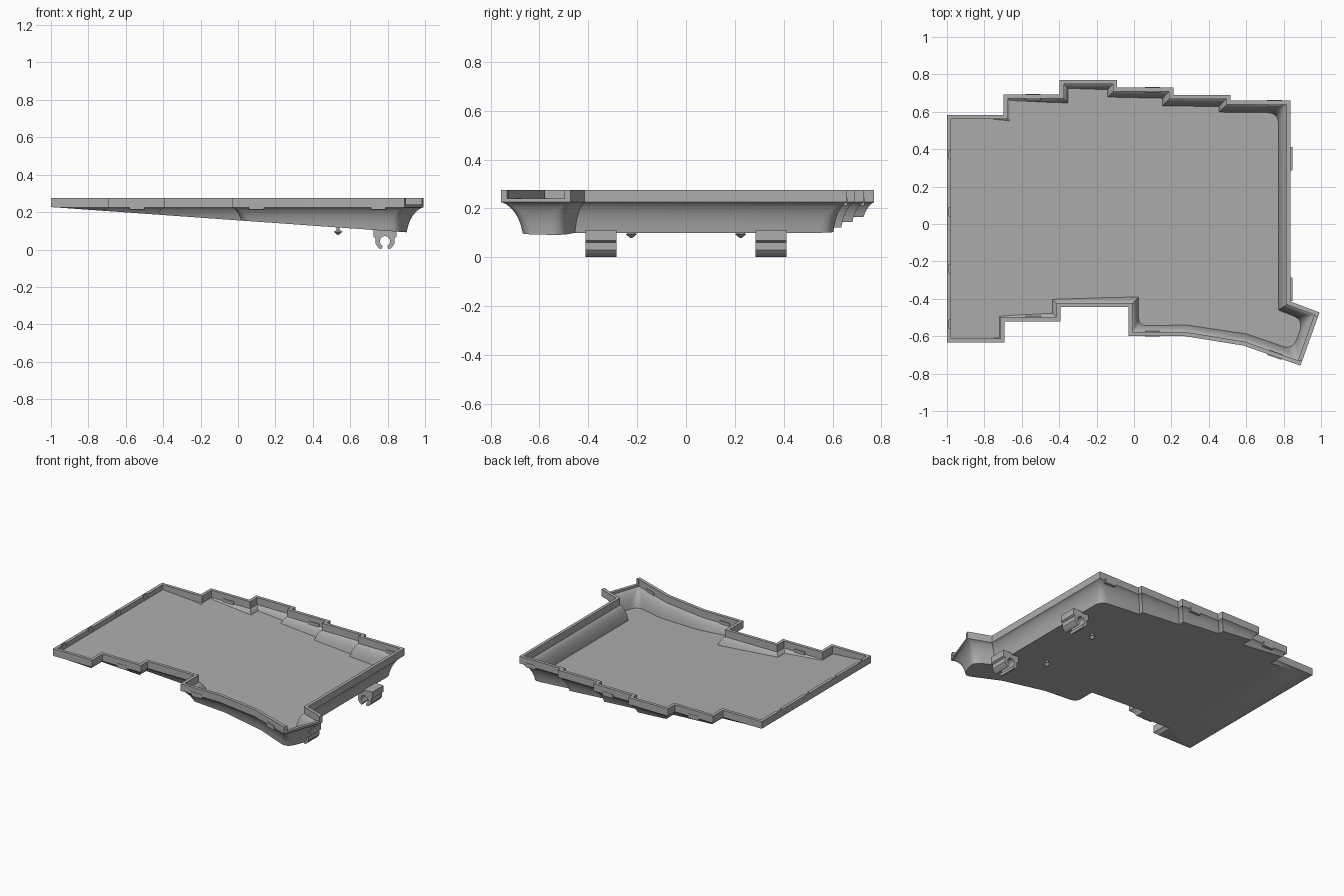
import bpy, bmesh, math
from mathutils import Vector, Matrix

if "Cube" in bpy.data.objects:
    bpy.data.objects.remove(bpy.data.objects["Cube"])

grey = bpy.data.materials.new("plain grey")
grey.use_nodes = True
GREY = (0.42, 0.42, 0.42, 1)
grey.diffuse_color = GREY
grey.node_tree.nodes["Principled BSDF"].inputs["Base Color"].default_value = GREY

# Tray outline, counter-clockwise; the last item of a corner marks a rounded one
OUTLINE = [(-1, -.634), (-.693, -.634), (-.693, -.52), (-.393, -.52), (-.393, -.445),
           (-.03, -.445), (-.03, -.6, 1), (.275, -.6), (.585, -.65), (.89, -.757, 1),
           (.992, -.473, 1), (.838, -.415), (.838, .66, 1), (.516, .66), (.516, .69),
           (.21, .69), (.21, .73), (-.09, .73), (-.09, .77), (-.397, .77),
           (-.397, .692), (-.697, .692), (-.697, .583), (-1, .583)]
RIM_TOP, SLOPE = .276, .071
# Cove profile: inset from the outline, height
COVE = [(0, .226), (.012, .219), (.024, .205), (.036, .184), (.046, .158), (.053, .128),
        (.058, .095), (.06, .06)]


def finish(name, bm, smooth=True):
    mesh = bpy.data.meshes.new(name)
    bmesh.ops.recalc_face_normals(bm, faces=bm.faces)
    bm.to_mesh(mesh)
    bm.free()
    mesh.materials.append(grey)
    obj = bpy.data.objects.new(name, mesh)
    bpy.context.collection.objects.link(obj)
    if smooth:
        bpy.ops.object.select_all(action='DESELECT')
        obj.select_set(True)
        bpy.context.view_layer.objects.active = obj
        bpy.ops.object.shade_smooth_by_angle(angle=math.radians(32))
    return obj


def add_box(bm, center, size, turn=0):
    m = Matrix.Translation(center) @ Matrix.Rotation(turn, 4, 'Z') @ Matrix.Diagonal((*size, 1))
    bmesh.ops.create_cube(bm, size=1, matrix=m)


def ring(inset, radius):
    """Outline moved inwards, with its marked corners rounded."""
    pts = [Vector(p[:2]) for p in OUTLINE]
    out = []
    for i, p in enumerate(pts):
        d1 = (p - pts[i - 1]).normalized()
        d2 = (pts[(i + 1) % len(pts)] - p).normalized()
        n1, n2 = Vector((-d1.y, d1.x)), Vector((-d2.y, d2.x))
        q = p + (n1 + n2) * inset / (1 + n1.dot(n2))
        if len(OUTLINE[i]) == 3:
            a, b = q - d1 * radius, q + d2 * radius
            for k in range(8):
                t = k / 7
                out.append(a * (1 - t) ** 2 + q * 2 * t * (1 - t) + b * t * t)
        else:
            out.append(q)
    return out


# Tray shell: inside from the bottom up, over the rim, then down the outside
levels = [(d * .8 + .022, d * 1.1, z) for d, z in reversed(COVE)]
levels += [(.022, 0, RIM_TOP), (0, 0, RIM_TOP)]
levels += [(d, d * 1.1, z) for d, z in COVE]
bm = bmesh.new()
rings = [[bm.verts.new((p.x, p.y, z)) for p in ring(d, r)] for d, r, z in levels]
for j, (low, high) in enumerate(zip(rings, rings[1:])):
    for i in range(len(low)):
        k = (i + 1) % len(low)
        f = bm.faces.new((low[i], low[k], high[k], high[i]))
        f.material_index = 1 if j < len(COVE) else 0
bmesh.ops.remove_doubles(bm, verts=bm.verts, dist=.0001)

# Trim both skins on the sloping base and close them with flat floors
for side, height in ((1, .243), (0, .227)):
    faces = [f for f in bm.faces if f.material_index == side]
    edges = list({e for f in faces for e in f.edges})
    verts = list({v for f in faces for v in f.verts})
    cut = bmesh.ops.bisect_plane(bm, geom=verts + edges + faces, plane_co=(-1, 0, height),
                                 plane_no=(-SLOPE, 0, -1), clear_outer=True)
    rim = [e for e in cut['geom_cut'] if isinstance(e, bmesh.types.BMEdge) and e.is_boundary]
    floor = bmesh.ops.holes_fill(bm, edges=rim, sides=0)['faces']
    for f in floor:
        f.material_index = side
for f in bm.faces:
    f.material_index = 0
tray = finish("tray", bm)

# Openings in the rim: wide gap at the angled end, small notches on the right wall
bm = bmesh.new()
add_box(bm, (.941, -.615, .275), (.25, .1, .07), math.atan2(.284, .102))
for y in (.37, .065, -.24, -.535):
    add_box(bm, (-.98, y, .275), (.02, .045, .04))
cutter = finish("rim_cutter", bm, False)
cutter.hide_render = True
cutter.hide_viewport = True
cutter.display_type = 'WIRE'
mod = tray.modifiers.new("rim openings", 'BOOLEAN')
mod.operation = 'DIFFERENCE'
mod.solver = 'EXACT'
mod.object = cutter

# Latch pockets under the rim, front and back
bm = bmesh.new()
tilt = math.atan2(-.107, .305)
for x, y, turn in ((-.54, -.507, 0), (.1, -.587, 0), (.755, -.699, tilt),
                   (-.54, .679, 0), (.1, .717, 0), (.75, .647, 0)):
    add_box(bm, (x, y, .228), (.08, .03, .03), turn)
finish("latch_pockets", bm, False)

# Foot clips: C-shaped profile open at the bottom, extruded along y
CX = .786
half = [(.014, .012), (.02, .002), (.034, .008), (.05, .03), (.05, .06), (.062, .068), (.062, .112)]
bore = [(.028 * math.sin(a), .044 + .028 * math.cos(a))
        for a in (math.radians(150 - 25 * k) for k in range(13))]
profile = [(CX + x, z) for x, z in half]
profile += [(CX - x, z) for x, z in reversed(half)]
profile += [(CX + x, z) for x, z in reversed(bore)]
for side, y in (("right", -.348), ("left", .348)):
    bm = bmesh.new()
    face = bm.faces.new([bm.verts.new((x, y - .063, z)) for x, z in profile])
    new = bmesh.ops.extrude_face_region(bm, geom=[face])['geom']
    bmesh.ops.translate(bm, vec=(0, .126, 0),
                        verts=[v for v in new if isinstance(v, bmesh.types.BMVert)])
    finish("foot_clip_front" if y < 0 else "foot_clip_back", bm)

# Pointed pegs under the base
for name, y in (("peg_front", -.224), ("peg_back", .224)):
    bm = bmesh.new()
    for r1, r2, low, high in ((.004, .023, .079, .095), (.023, .009, .095, .104),
                              (.009, .009, .104, .122)):
        bmesh.ops.create_cone(bm, cap_ends=True, segments=16, radius1=r1, radius2=r2,
                              depth=high - low,
                              matrix=Matrix.Translation((.535, y, (low + high) / 2)))
    finish(name, bm)
